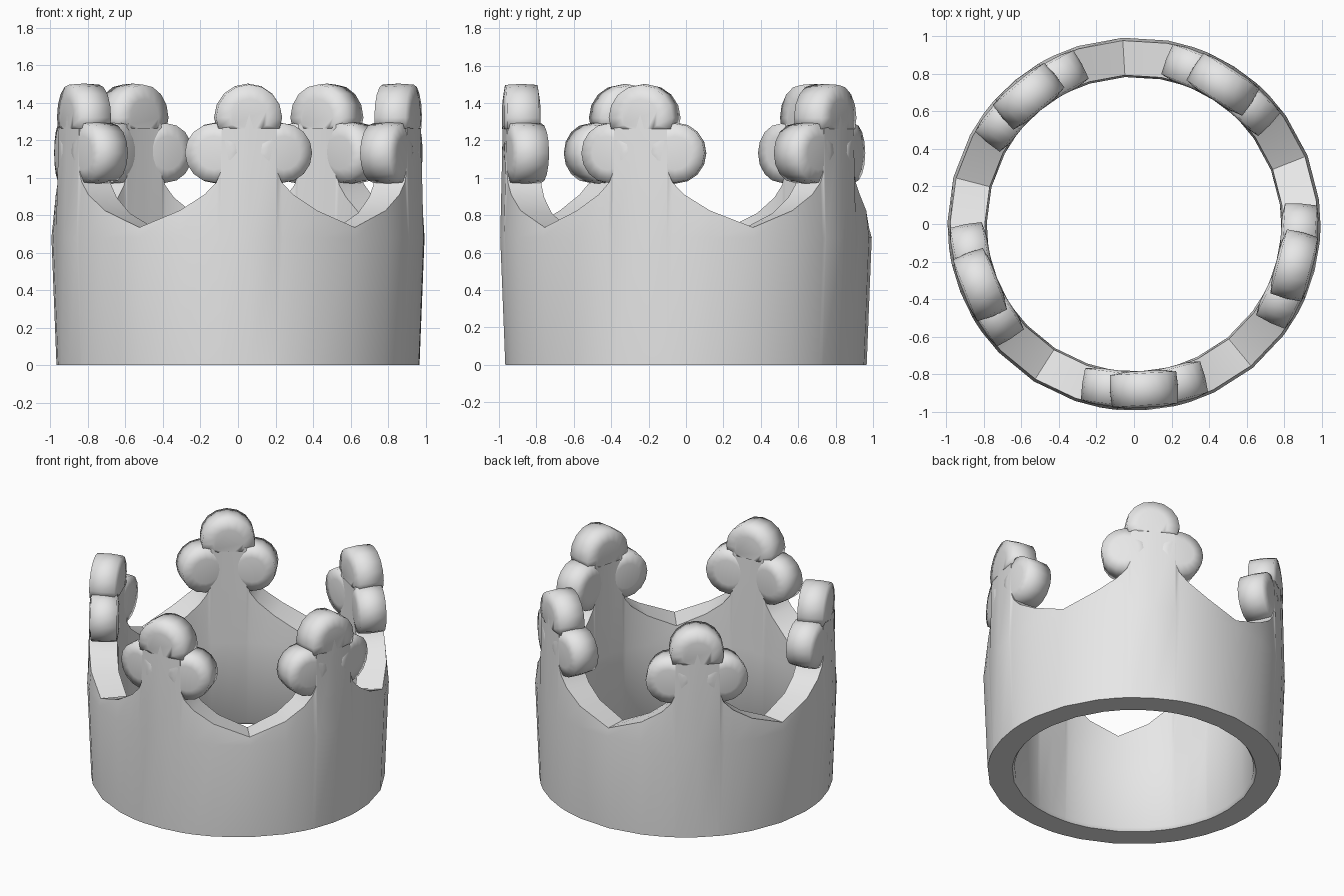
import bpy, bmesh
from math import sin, cos, pi, radians

cube = bpy.data.objects.get("Cube")
if cube:
    bpy.data.objects.remove(cube, do_unlink=True)

POINTS = 5
START = -86.5            # direction of the front point, degrees
INNER, OUTER = 0.785, 0.98

metal = bpy.data.materials.new("plain grey")
metal.use_nodes = True
metal.diffuse_color = (0.8, 0.8, 0.8, 1)
metal.node_tree.nodes["Principled BSDF"].inputs["Base Color"].default_value = (0.8, 0.8, 0.8, 1)


def finish(bm, name, angle):
    bmesh.ops.recalc_face_normals(bm, faces=bm.faces)
    mesh = bpy.data.meshes.new(name)
    bm.to_mesh(mesh)
    bm.free()
    mesh.materials.append(metal)
    ob = bpy.data.objects.new(name, mesh)
    bpy.context.collection.objects.link(ob)
    bpy.ops.object.select_all(action='DESELECT')
    ob.select_set(True)
    bpy.context.view_layer.objects.active = ob
    bpy.ops.object.shade_smooth_by_angle(angle=radians(angle))
    return ob


def bridge(bm, a, b):
    for i in range(len(a)):
        j = (i + 1) % len(a)
        bm.faces.new((a[i], a[j], b[j], b[i]))


# Band: one point profile (degrees off centre, height), mirrored and repeated
half = [(22, 0.825), (14, 0.91), (10.3, 0.975), (8.9, 1.03), (8.5, 1.3)]
profile = [(-36, 0.735)] + [(-a, h) for a, h in half] + [(0, 1.34)] + half[::-1]
bm = bmesh.new()
sections = []
for k in range(POINTS):
    for off, h in profile:
        a = radians(START + 72 * k + off)
        section = [(0.968, 0), (0.995, 0.68), (OUTER, h), (INNER + 0.01, h - 0.015),
                   (INNER, 0.6), (INNER + 0.005, 0.02), (INNER + 0.02, 0)]
        sections.append([bm.verts.new((r * cos(a), r * sin(a), z)) for r, z in section])
for i in range(len(sections)):
    bridge(bm, sections[i], sections[(i + 1) % len(sections)])
finish(bm, "crown_band", 45)


# Lobe: a thick puffy disc facing outward from the ring
def lobe(name, degrees, height, radius, floor, sides=16):
    a = radians(degrees)
    bm = bmesh.new()

    def vert(u, z, depth):
        z = max(z, floor)
        return bm.verts.new((depth * cos(a) - u * sin(a), depth * sin(a) + u * cos(a), z))

    middle = (INNER + OUTER) / 2
    rings = []
    for scale, depth in ((0.55, OUTER), (0.97, OUTER - 0.012), (1, middle),
                         (0.97, INNER + 0.012), (0.55, INNER)):
        rings.append([vert(radius * scale * cos(2 * pi * i / sides),
                           height + radius * scale * sin(2 * pi * i / sides), depth)
                      for i in range(sides)])
    for r0, r1 in zip(rings, rings[1:]):
        bridge(bm, r0, r1)
    bm.faces.new(rings[0])
    bm.faces.new(rings[-1])
    finish(bm, name, 80)


for k in range(POINTS):
    centre = START + 72 * k
    lobe(f"top_lobe_{k + 1}", centre, 1.32, 0.182, 1.262)
    for side, shift in (("a", -11), ("b", 11)):
        lobe(f"side_lobe_{k + 1}{side}", centre + shift, 1.132, 0.163, 0)
